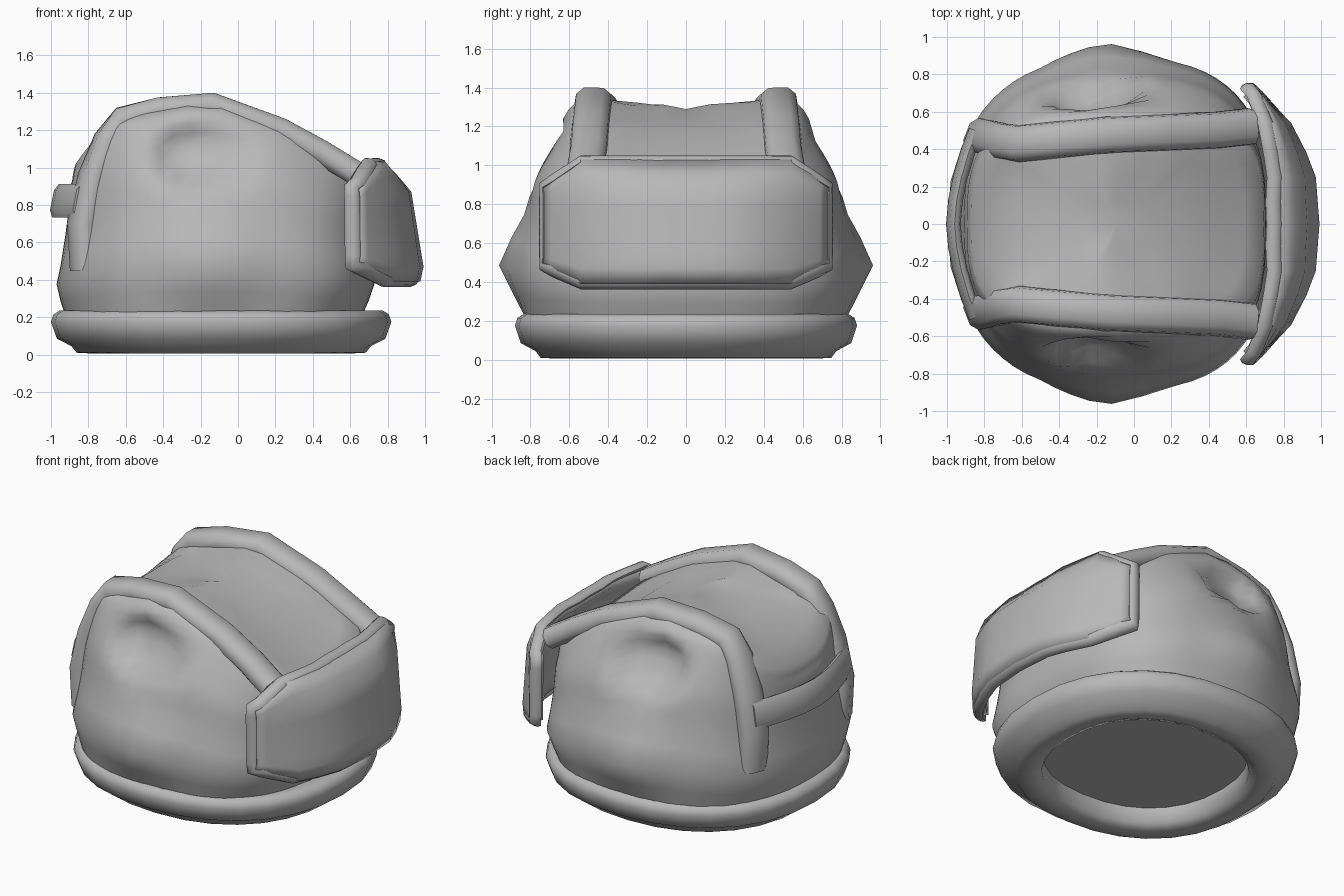
import bpy, bmesh, math
from mathutils import Vector

cube = bpy.data.objects.get("Cube")
if cube:
    bpy.data.objects.remove(cube)

grey = bpy.data.materials.new("plain_grey")
grey.use_nodes = True
GREY = (0.48, 0.48, 0.48, 1)
grey.diffuse_color = GREY
grey.node_tree.nodes["Principled BSDF"].inputs["Base Color"].default_value = GREY


def interp(t, pts):
    """Piecewise linear lookup in sorted (key, value) pairs."""
    if t <= pts[0][0]:
        return pts[0][1]
    for (a, va), (b, vb) in zip(pts, pts[1:]):
        if t <= b:
            return va + (vb - va) * (t - a) / (b - a)
    return pts[-1][1]


def loft(name, rows, closed=True, caps=False, loop=False, angle=60):
    """Skin a list of point rows into one smooth object."""
    bm = bmesh.new()
    vs = [[bm.verts.new(p) for p in row] for row in rows]
    n = len(rows[0])
    pairs = list(zip(vs, vs[1:]))
    if loop:
        pairs.append((vs[-1], vs[0]))
    for a, b in pairs:
        for i in range(n if closed else n - 1):
            j = (i + 1) % n
            bm.faces.new((a[i], a[j], b[j], b[i]))
    if caps:
        bm.faces.new(vs[0])
        bm.faces.new(vs[-1])
    bmesh.ops.remove_doubles(bm, verts=bm.verts, dist=0.0005)
    bmesh.ops.recalc_face_normals(bm, faces=bm.faces)
    mesh = bpy.data.meshes.new(name)
    bm.to_mesh(mesh)
    bm.free()
    ob = bpy.data.objects.new(name, mesh)
    bpy.context.collection.objects.link(ob)
    mesh.materials.append(grey)
    bpy.ops.object.select_all(action="DESELECT")
    ob.select_set(True)
    bpy.context.view_layer.objects.active = ob
    bpy.ops.object.shade_smooth_by_angle(angle=math.radians(angle))
    return ob


def oval(front, rear, cx, ax, ay, n):
    """Superellipse outline in plan, with its own fullness at each end."""
    pts = []
    for i in range(n):
        a = 2 * math.pi * i / n
        c, s = math.cos(a), math.sin(a)
        power = front if c > 0 else rear
        pts.append((cx + ax * math.copysign(abs(c) ** (2 / power), c),
                    ay * math.copysign(abs(s) ** (2 / power), s)))
    return pts


# Shell: loft of (height, length, width) under a sloping roof, dented on each side
ROOF = [(-1, 0.86), (-0.88, 1.04), (-0.65, 1.26), (-0.15, 1.35), (0.25, 1.21), (0.6, 1.0), (0.75, 0.9)]
SHELL = [(0, 0.93, 0.92), (0.12, 0.97, 0.96), (0.25, 1, 1), (0.38, 0.98, 0.96), (0.48, 0.97, 0.925),
         (0.56, 0.96, 0.905), (0.62, 0.955, 0.89), (0.67, 0.95, 0.875), (0.72, 0.95, 0.85),
         (0.77, 0.945, 0.82), (0.82, 0.94, 0.785), (0.87, 0.94, 0.75), (0.92, 0.935, 0.71),
         (0.96, 0.93, 0.68), (1, 0.92, 0.63), (1, 0.8, 0.54), (1, 0.62, 0.42), (1, 0.4, 0.28),
         (1, 0.2, 0.14), (1, 0, 0)]
rows = []
for h, kx, ky in SHELL:
    row = []
    full = 0.8 * h ** 4
    for x, y in oval(2.8 + full, 2.4 + full, -0.13 + 0.04 * h, 0.85 * kx, 0.89 * ky, 64):
        z = 0.2 + h * (interp(x, ROOF) - 0.2)
        if h > 0.9:
            z -= 0.04 * max(0, 1 - (y / 0.4) ** 2)
        if abs(y) > 0.3 and h < 0.97:
            peak = max(0, 1 - math.hypot((x + 0.15) / 0.35, (z - 0.5) / 0.28))
            d = math.hypot((x + 0.23) / 0.25, (z - 1.06) / 0.2)
            dent = min(1, 2 * max(0, 1 - d))
            y += math.copysign(1, y) * (0.08 * peak - 0.13 * dent)
        row.append((x, y, z))
    rows.append(row)
loft("shell", rows)

# Padded base ring with a recessed floor
RING = [(0.86, 0.225), (0.95, 0.235), (0.985, 0.215), (1, 0.175), (0.965, 0.085), (0.88, 0.045),
        (0.85, 0.01), (0.75, 0.005), (0.68, 0.03), (0.67, 0.13), (0, 0.13)]
loft("base_ring", [[(x, y, z) for x, y in oval(2.25, 2.25, -0.09, 0.91 * k, 0.88 * k, 28)]
                   for k, z in RING], angle=70)

# Curved face plate
ARC = [(0, 0.995), (0.25, 0.975), (0.5, 0.88), (0.7, 0.69), (0.75, 0.63)]
DROP = [(0.39, 0.02), (0.45, 0), (0.88, 0.07), (1.03, 0.21)]


def plate_point(y, f):
    chamfer = max(0, abs(y) - 0.54) / 0.21
    lo, hi = 0.39 + 0.09 * chamfer, 1.03 - 0.14 * chamfer
    z = lo + f * (hi - lo)
    return Vector((interp(abs(y), ARC) - interp(z, DROP) * (1 - (y / 0.76) ** 2), y, z))


YS = [-0.735, -0.69, -0.54, -0.38, -0.25, -0.12, 0, 0.12, 0.25, 0.38, 0.54, 0.69, 0.735]
FS = [i / 8 for i in range(9)]
plate = loft("face_plate", [[plate_point(y, f) for f in FS] for y in YS], closed=False)
solid = plate.modifiers.new("thickness", "SOLIDIFY")
solid.thickness = 0.08
solid.offset = -1

# Rolled rim around the plate
edge = ([plate_point(y, 0) for y in YS] + [plate_point(YS[-1], f) for f in FS[1:]]
        + [plate_point(y, 1) for y in YS[-2::-1]] + [plate_point(YS[0], f) for f in FS[-2:0:-1]])
mid = Vector((0.75, 0, 0.7))
rows = []
for i, p in enumerate(edge):
    t = (edge[(i + 1) % len(edge)] - edge[i - 1]).normalized()
    out = p - mid
    out = (out - t * out.dot(t)).normalized()
    side = t.cross(out)
    rows.append([p - Vector((0.035, 0, 0)) + (0.025 * math.cos(a) - 0.005) * out + 0.042 * math.sin(a) * side
                 for a in (math.pi * k / 4 for k in range(8))])
loft("plate_rim", rows, loop=True)


def band(name, path, acrosses, half, thick):
    """Padded strap: a flattened octagon swept along a path."""
    rows = []
    for i, (p, across) in enumerate(zip(path, acrosses)):
        t = (path[min(i + 1, len(path) - 1)] - path[max(i - 1, 0)]).normalized()
        across = (across - t * across.dot(t)).normalized()
        up = t.cross(across)
        rows.append([p + across * half * u + up * thick * v for u, v in
                     ((-1, -0.4), (-0.9, 0.5), (-0.5, 1), (0.5, 1), (0.9, 0.5), (1, -0.4), (0.6, -1), (-0.6, -1))])
    loft(name, rows, caps=True)


# Two straps running from the plate over the roof and down the rear corners
STRAP = [(0.63, 0.52, 0.97), (0.45, 0.5, 1.08), (0.23, 0.49, 1.2), (-0.14, 0.475, 1.335), (-0.42, 0.45, 1.31),
         (-0.62, 0.43, 1.26), (-0.7, 0.44, 1.15), (-0.78, 0.46, 0.95), (-0.835, 0.47, 0.7), (-0.82, 0.47, 0.45)]
for name, s in (("left_strap", 1), ("right_strap", -1)):
    twist = [Vector((-0.4 * s * max(0, min(1, -4 * x - 2.3)), -1, 0)) for x, y, z in STRAP]
    band(name, [Vector((x, s * y, z)) for x, y, z in STRAP], twist, 0.1, 0.065)

# Rear band joining the straps
rear = [Vector((-0.965 + 0.12 * (abs(k) / 4) ** 1.7, 0.125 * k, 0.82)) for k in range(-4, 5)]
band("rear_band", rear, [Vector((0.2, 0, 1))] * len(rear), 0.09, 0.03)
